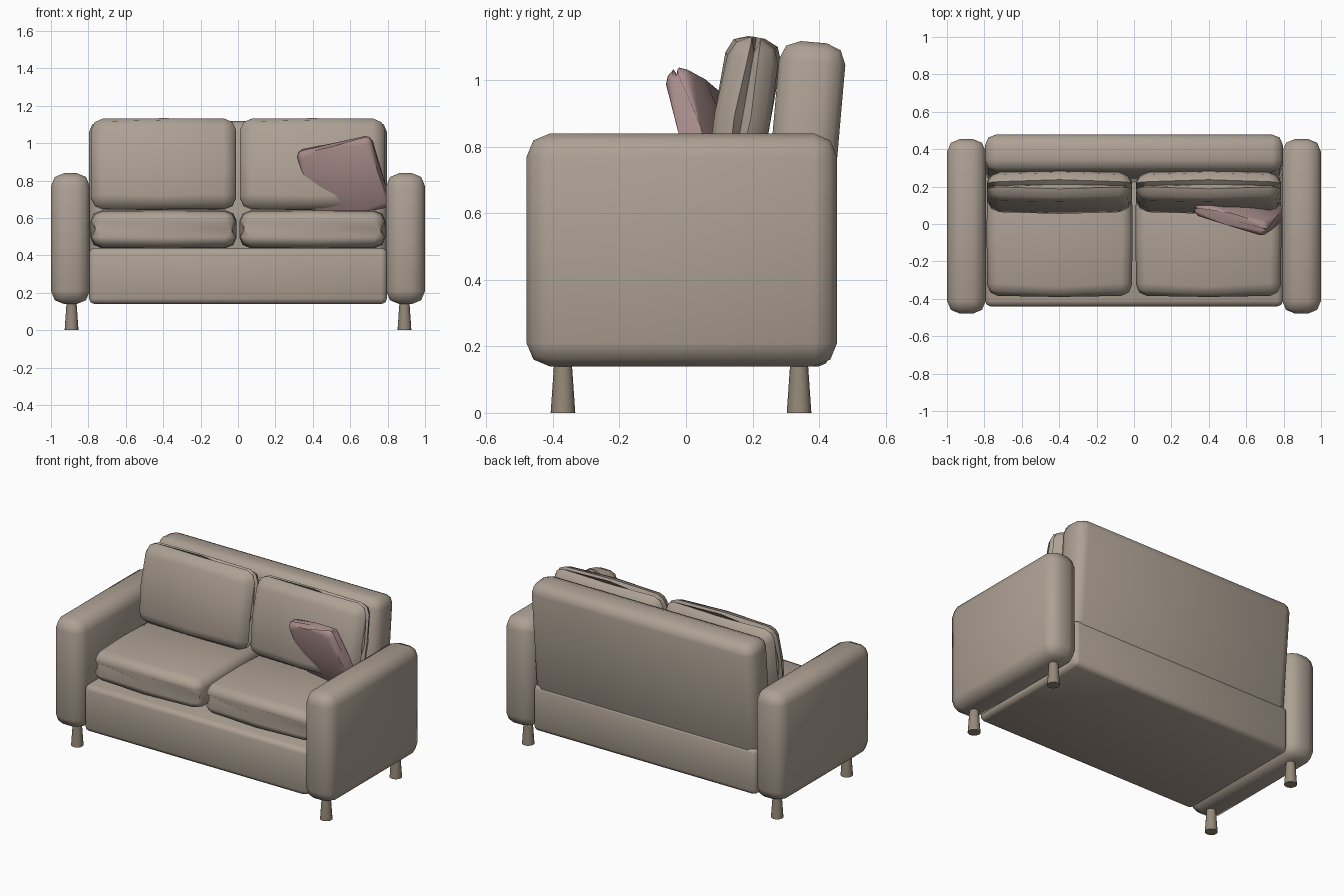
import bpy, bmesh, math
from mathutils import Matrix, Vector

if "Cube" in bpy.data.objects:
    bpy.data.objects.remove(bpy.data.objects["Cube"])


def material(name, rgb):
    m = bpy.data.materials.new(name)
    m.diffuse_color = (*rgb, 1)
    m.use_nodes = True
    m.node_tree.nodes["Principled BSDF"].inputs["Base Color"].default_value = m.diffuse_color
    return m


fabric = material("fabric", (0.42, 0.355, 0.295))
pink = material("pink_fabric", (0.40, 0.27, 0.26))
wood = material("wood", (0.30, 0.25, 0.19))


def finish(name, bm, mat, matrix, angle=60):
    bmesh.ops.recalc_face_normals(bm, faces=bm.faces)
    mesh = bpy.data.meshes.new(name)
    bm.to_mesh(mesh)
    bm.free()
    mesh.materials.append(mat)
    for p in mesh.polygons:
        p.use_smooth = True
    mesh.set_sharp_from_angle(angle=math.radians(angle))
    ob = bpy.data.objects.new(name, mesh)
    ob.matrix_world = matrix
    bpy.context.collection.objects.link(ob)
    return ob


def padded_box(name, half, bevel, matrix, bulge=None, mat=fabric):
    """Rounded box; bulge swells faces and edge midpoints, leaving corners."""
    bm = bmesh.new()
    bmesh.ops.create_cube(bm, size=2)
    if bulge:
        bmesh.ops.subdivide_edges(bm, edges=bm.edges[:], cuts=1, use_grid_fill=True)
    rims = []
    for e in bm.edges:
        mid = (e.verts[0].co + e.verts[1].co) / 2
        if sum(abs(c) > 0.99 for c in mid) == 2:
            rims.append(e)
    for v in bm.verts:
        u = v.co.copy()
        for i in range(3):
            swell = 1 - abs(u[(i + 1) % 3] * u[(i + 2) % 3])
            v.co[i] = u[i] * (half[i] + (bulge[i] * swell if bulge else 0))
    bmesh.ops.bevel(bm, geom=rims, offset=bevel, segments=2, profile=0.5,
                    affect='EDGES', clamp_overlap=True)
    return finish(name, bm, mat, matrix)


def place(x, y, z, tilt=0):
    return Matrix.Translation((x, y, z)) @ Matrix.Rotation(math.radians(-tilt), 4, 'X')


# Frame: base and slightly reclined back
padded_box("base", (0.797, 0.435, 0.15), 0.03, place(0, -0.005, 0.29))
padded_box("back", (0.797, 0.10, 0.375), 0.06, place(0, 0.352, 0.741, 5))

for side, s in (("left", -1), ("right", 1)):
    # Arms
    padded_box(side + "_arm", (0.104, 0.467, 0.35), 0.07, place(s * 0.896, -0.0125, 0.49))
    # Seat and back cushions
    padded_box(side + "_seat_cushion", (0.38, 0.32, 0.095), 0.055,
               place(s * 0.398, -0.05, 0.54), (0.01, 0.02, 0.005))
    padded_box(side + "_back_cushion", (0.377, 0.072, 0.235), 0.06,
               place(s * 0.398, 0.17, 0.888, 10), (0.01, 0.013, 0.01))
    # Tapered legs
    for end, y in (("front", -0.37), ("rear", 0.34)):
        bm = bmesh.new()
        bmesh.ops.create_cone(bm, cap_ends=True, segments=16, radius1=0.037,
                              radius2=0.026, depth=0.16)
        finish(f"{side}_{end}_leg", bm, wood, place(s * 0.89, y, 0.08), 40)

# Throw pillow leaning into the right corner
ax = Vector((0.94, -0.29, 0.20)).normalized()
az = Vector((-0.17, -0.26, 0.95))
az = (az - ax * az.dot(ax)).normalized()
ay = az.cross(ax)
rot = Matrix((ax, ay, az)).transposed().to_4x4()
padded_box("throw_pillow", (0.205, 0.035, 0.195), 0.03,
           Matrix.Translation((0.565, 0.07, 0.81)) @ rot, (0.008, 0.03, 0.008), pink)
